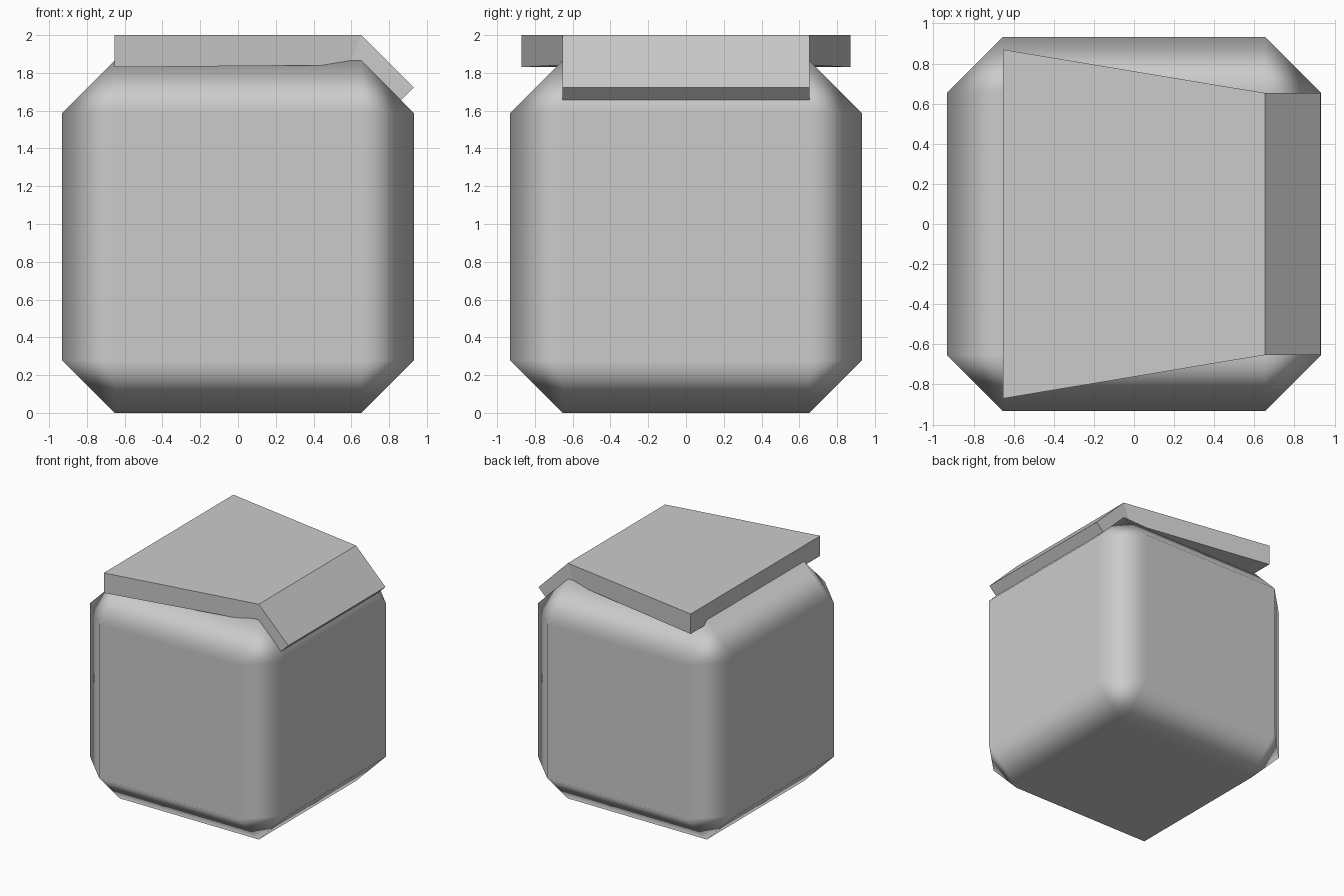
import bpy

if "Cube" in bpy.data.objects:
    bpy.data.objects.remove(bpy.data.objects["Cube"])

# Chamfered body, smooth shaded with flat main faces
S = 1.866
bpy.ops.mesh.primitive_cube_add(size=S, location=(0, 0, S / 2))
body = bpy.context.object
body.name = "body"
bpy.ops.object.shade_smooth()
bevel = body.modifiers.new("chamfer", 'BEVEL')
bevel.width = 0.28
bevel.segments = 1
bevel.limit_method = 'NONE'
bevel.harden_normals = True

# Folded lid: tapered top panel and a flap that follows the right chamfer
profile = [(-0.653, 0.87, 2.0), (0.653, 0.653, 2.0), (0.93, 0.653, 1.722)]
verts = [(x, s * y, z) for x, y, z in profile for s in (-1, 1)]
faces = [(i, i + 2, i + 3, i + 1) for i in (0, 2)]
mesh = bpy.data.meshes.new("lid")
mesh.from_pydata(verts, [], faces)
lid = bpy.data.objects.new("lid", mesh)
bpy.context.collection.objects.link(lid)
shell = lid.modifiers.new("thickness", 'SOLIDIFY')
shell.thickness = 0.17
shell.offset = -1
